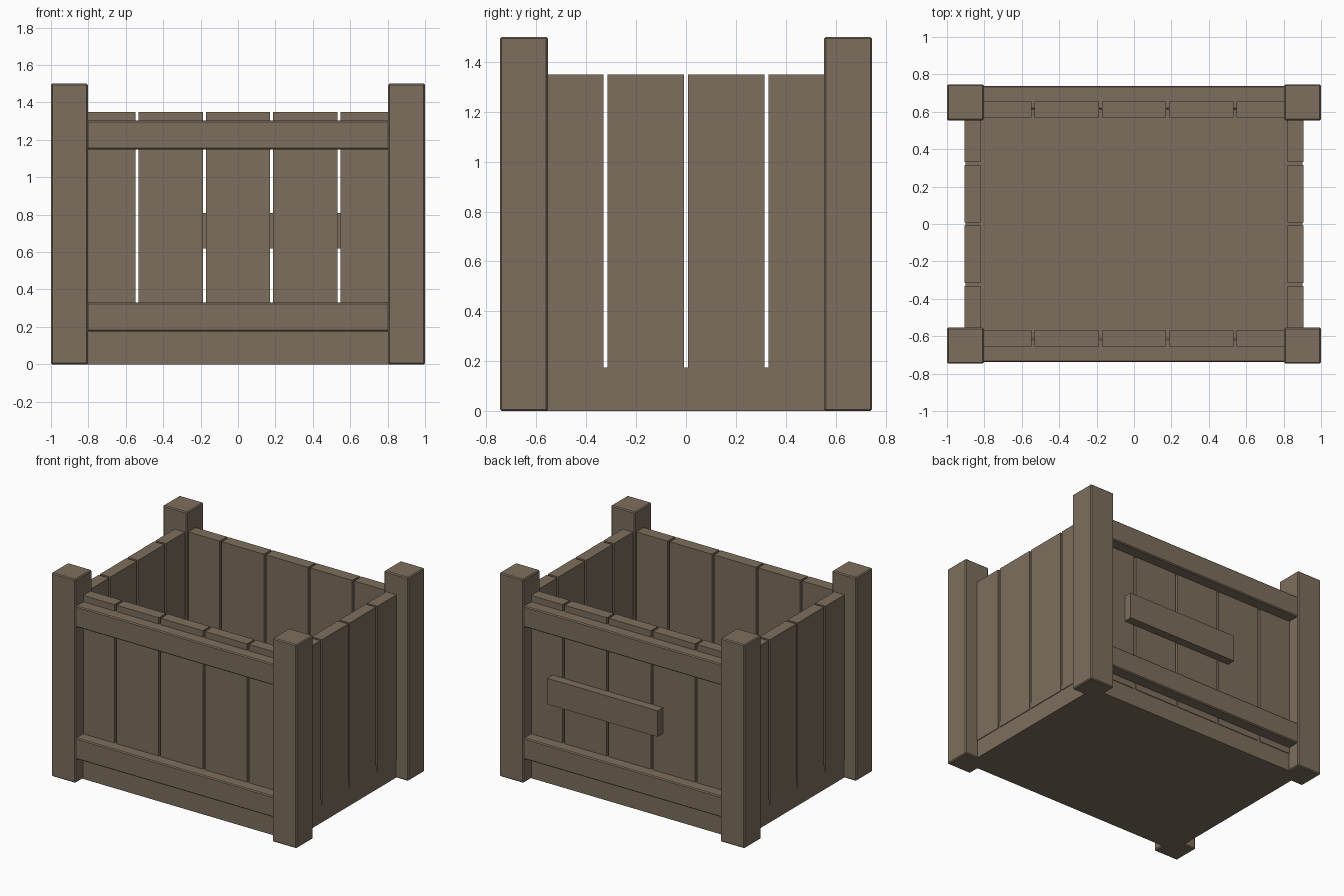
import bpy

if "Cube" in bpy.data.objects:
    bpy.data.objects.remove(bpy.data.objects["Cube"])

wood = bpy.data.materials.new("weathered_wood")
wood.diffuse_color = (0.205, 0.158, 0.109, 1)
wood.use_nodes = True
wood.node_tree.nodes["Principled BSDF"].inputs["Base Color"].default_value = wood.diffuse_color


def box(name, lo, hi, bevel=0.0):
    """Axis-aligned box between two corners, with an optional small chamfer."""
    bpy.ops.mesh.primitive_cube_add(size=1, location=[(a + b) / 2 for a, b in zip(lo, hi)])
    ob = bpy.context.object
    ob.name = name
    ob.scale = [b - a for a, b in zip(lo, hi)]
    bpy.ops.object.transform_apply(location=False, rotation=False, scale=True)
    ob.data.materials.append(wood)
    if bevel:
        mod = ob.modifiers.new("chamfer", 'BEVEL')
        mod.width = bevel
        mod.segments = 1
    return ob


def mirrored(name, side, axis, lo, hi, bevel=0.0):
    """Box given for the positive side, flipped across one axis when side is -1."""
    lo, hi = list(lo), list(hi)
    if side < 0:
        lo[axis], hi[axis] = -hi[axis], -lo[axis]
    return box(name, lo, hi, bevel)


# Floor slab
box("floor", (-0.90, -0.66, 0.0), (0.90, 0.65, 0.175))

# Corner posts
for sx in (-1, 1):
    for sy in (-1, 1):
        x, y = 0.9015 * sx, 0.65 * sy
        box("corner_post", (x - 0.0985, y - 0.0965, 0), (x + 0.0985, y + 0.0965, 1.5), 0.007)

# Front and back walls: five planks and two rails each
for sy, label in ((-1, "front"), (1, "back")):
    for i in range(-2, 3):
        cx = 0.36 * i
        mirrored(label + "_plank", sy, 1, (cx - 0.172, 0.57, 0.13), (cx + 0.172, 0.655, 1.35))
    for z in (0.175, 1.148):
        mirrored(label + "_rail", sy, 1, (-0.82, 0.612, z), (0.82, 0.739, z + 0.155), 0.007)

# Side walls: four planks each
for sx, label in ((-1, "left"), (1, "right")):
    for i in range(4):
        cy = 0.323 * (i - 1.5)
        mirrored(label + "_plank", sx, 0, (0.82, cy - 0.153, 0.13), (0.905, cy + 0.153, 1.35))

# Off-centre sign board on the back
box("back_board", (-0.27, 0.65, 0.618), (0.63, 0.717, 0.81))
